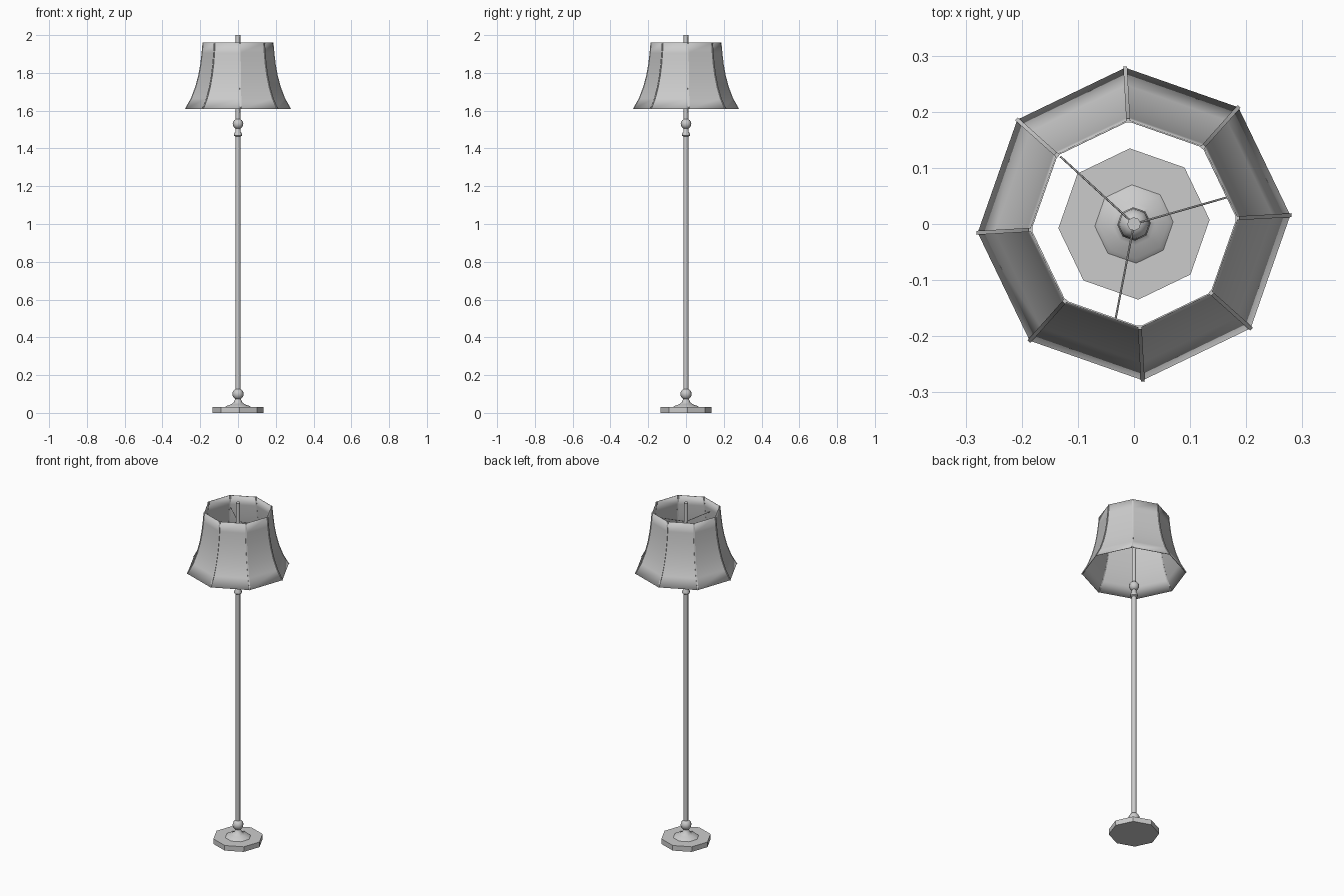
import bpy
import bmesh
from math import cos, sin, pi, radians
from mathutils import Vector

cube = bpy.data.objects.get("Cube")
if cube:
    bpy.data.objects.remove(cube)

SIDES = 8
TWIST = radians(3.2)

grey = bpy.data.materials.new("light grey")
grey.use_nodes = True
colour = (0.6, 0.6, 0.6, 1)
grey.diffuse_color = colour
grey.node_tree.nodes["Principled BSDF"].inputs["Base Color"].default_value = colour


def finish(name, bm, smooth=None):
    bmesh.ops.recalc_face_normals(bm, faces=bm.faces)
    mesh = bpy.data.meshes.new(name)
    bm.to_mesh(mesh)
    bm.free()
    mesh.materials.append(grey)
    ob = bpy.data.objects.new(name, mesh)
    bpy.context.collection.objects.link(ob)
    if smooth:
        bpy.ops.object.select_all(action="DESELECT")
        ob.select_set(True)
        bpy.context.view_layer.objects.active = ob
        bpy.ops.object.shade_smooth_by_angle(angle=radians(smooth))
    return ob


def lathe(name, profile, smooth=None, capped=True):
    """Turn (radius, height) points into an eight-sided solid."""
    bm = bmesh.new()
    rings = []
    for r, z in profile:
        angles = [TWIST + 2 * pi * i / SIDES for i in range(SIDES)]
        rings.append([bm.verts.new((r * cos(a), r * sin(a), z)) for a in angles])
    for low, high in zip(rings, rings[1:]):
        for i in range(SIDES):
            j = (i + 1) % SIDES
            bm.faces.new((low[i], low[j], high[j], high[i]))
    if capped:
        bm.faces.new(rings[0][::-1])
        bm.faces.new(rings[-1])
    return finish(name, bm, smooth)


def ball(name, z, r):
    steps = 8
    points = [(r * sin(pi * k / steps), z - r * cos(pi * k / steps))
              for k in range(1, steps)]
    lathe(name, points, 50)


# Foot and stem
lathe("base_plate", [(0.135, 0), (0.135, 0.03)])
lathe("base_collar", [(0.07, 0.03), (0.062, 0.037), (0.038, 0.045),
                      (0.022, 0.056), (0.015, 0.075)], 50)
ball("lower_ball", 0.1, 0.03)
lathe("pole", [(0.013, 0.11), (0.013, 1.48)], 50)
lathe("upper_ring", [(0.013, 1.462), (0.021, 1.468), (0.021, 1.478),
                     (0.014, 1.488), (0.012, 1.51)], 50)
ball("upper_ball", 1.53, 0.028)
lathe("top_rod", [(0.012, 1.54), (0.012, 2.0)], 50)

# Flared shade of eight panels
shade_profile = [(0.279, 1.61), (0.248, 1.665), (0.225, 1.725), (0.209, 1.785),
                 (0.198, 1.845), (0.191, 1.905), (0.186, 1.96)]
shade = lathe("shade", shade_profile, 30, capped=False)
shell = shade.modifiers.new("thickness", "SOLIDIFY")
shell.thickness = 0.003
shell.offset = -1

# Thin ribs over the shade seams
bm = bmesh.new()
for i in range(SIDES):
    a = TWIST + 2 * pi * i / SIDES
    out = Vector((cos(a), sin(a), 0))
    side = Vector((-sin(a), cos(a), 0)) * 0.0035
    sections = []
    for r, z in shade_profile:
        up = Vector((0, 0, z))
        inner, outer = out * (r - 0.005) + up, out * (r + 0.002) + up
        sections.append([bm.verts.new(p) for p in
                         (inner - side, outer - side, outer + side, inner + side)])
    for low, high in zip(sections, sections[1:]):
        for k in range(4):
            m = (k + 1) % 4
            bm.faces.new((low[k], low[m], high[m], high[k]))
    bm.faces.new(sections[0])
    bm.faces.new(sections[-1])
finish("shade_ribs", bm, 30)

# Three spokes holding the shade on the rod
for n in range(3):
    a = radians(16 + 121.5 * n)
    bpy.ops.mesh.primitive_cylinder_add(
        vertices=6, radius=0.0018, depth=0.178,
        location=(0.089 * cos(a), 0.089 * sin(a), 1.888), rotation=(0, pi / 2, a))
    spoke = bpy.context.object
    spoke.name = "shade_spoke"
    spoke.data.materials.append(grey)
